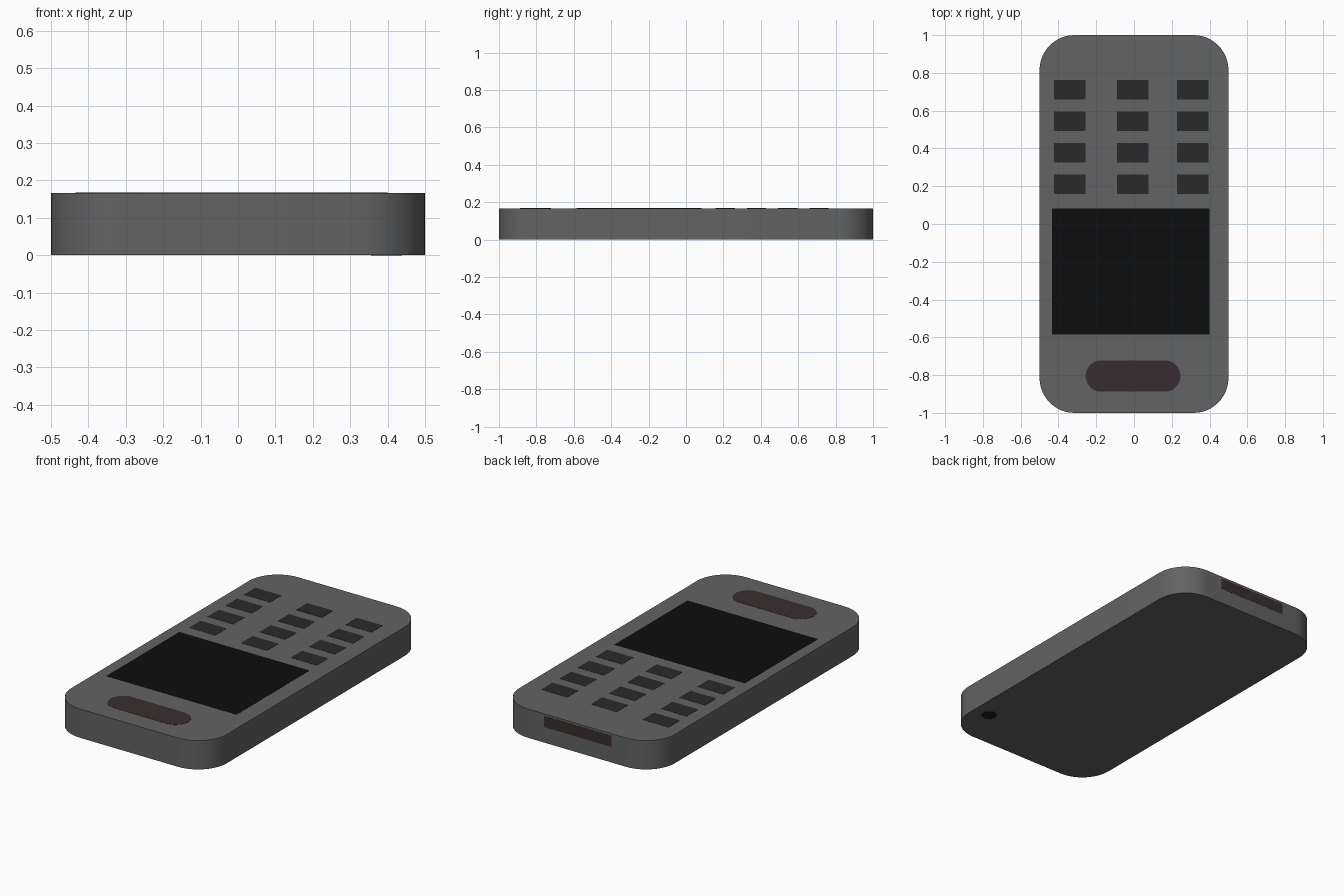
import bpy, bmesh, math

if "Cube" in bpy.data.objects:
    bpy.data.objects.remove(bpy.data.objects["Cube"])

H = 0.167      # body height
PROUD = 0.001  # how far the inlays stand above the body


def material(name, r, g, b):
    m = bpy.data.materials.new(name)
    m.diffuse_color = (r, g, b, 1)
    m.use_nodes = True
    m.node_tree.nodes["Principled BSDF"].inputs["Base Color"].default_value = m.diffuse_color
    return m


def rounded_outline(x0, x1, y0, y1, r, steps):
    """Points of a rounded rectangle, counter-clockwise."""
    corners = [(x1 - r, y1 - r, 0), (x0 + r, y1 - r, 90),
               (x0 + r, y0 + r, 180), (x1 - r, y0 + r, 270)]
    pts = []
    for cx, cy, start in corners:
        for i in range(steps + 1):
            a = math.radians(start + 90 * i / steps)
            pts.append((cx + r * math.cos(a), cy + r * math.sin(a)))
    return pts


def prism(name, pts, z0, z1, mat, smooth=False):
    """Extrude a flat outline from z0 up to z1."""
    bm = bmesh.new()
    face = bm.faces.new([bm.verts.new((x, y, z0)) for x, y in pts])
    top = bmesh.ops.extrude_face_region(bm, geom=[face])["geom"]
    bmesh.ops.translate(bm, vec=(0, 0, z1 - z0),
                        verts=[v for v in top if isinstance(v, bmesh.types.BMVert)])
    bmesh.ops.remove_doubles(bm, verts=bm.verts, dist=1e-5)
    bmesh.ops.recalc_face_normals(bm, faces=bm.faces)
    mesh = bpy.data.meshes.new(name)
    bm.to_mesh(mesh)
    bm.free()
    mesh.materials.append(mat)
    ob = bpy.data.objects.new(name, mesh)
    bpy.context.collection.objects.link(ob)
    if smooth:
        bpy.ops.object.select_all(action='DESELECT')
        ob.select_set(True)
        bpy.context.view_layer.objects.active = ob
        bpy.ops.object.shade_smooth_by_angle(angle=math.radians(30))
    return ob


def rect(x0, x1, y0, y1):
    return [(x0, y0), (x1, y0), (x1, y1), (x0, y1)]


casing = material("casing_grey", 0.125, 0.125, 0.125)
key_mat = material("key_dark", 0.023, 0.023, 0.023)
glass = material("screen_black", 0.004, 0.004, 0.004)
grille = material("grille_brown", 0.039, 0.027, 0.029)
lens = material("lens_black", 0.01, 0.01, 0.01)

# Body
prism("body", rounded_outline(-0.5, 0.5, -1, 1, 0.185, 12), 0, H, casing, True)

# Screen
prism("screen", rect(-0.435, 0.4, -0.585, 0.083), H - 0.005, H + PROUD, glass)

# Keypad
for row in range(4):
    for col, cx in enumerate((-0.34, -0.007, 0.311)):
        cy = 0.21 + row * 0.167
        prism(f"key_{row + 1}_{col + 1}",
              rect(cx - 0.083, cx + 0.083, cy - 0.052, cy + 0.052),
              H - 0.005, H + PROUD, key_mat)

# Earpiece pill
prism("earpiece", rounded_outline(-0.256, 0.246, -0.888, -0.722, 0.083, 10),
      H - 0.005, H + PROUD, grille, True)

# Socket on the back end
port = prism("socket", rect(-0.222, 0.212, 0.995, 1 + PROUD * 0.5), 0.09, 0.155, grille)

# Round lens on the underside
prism("lens", rounded_outline(0.355, 0.439, -0.804, -0.72, 0.042, 8),
      -PROUD * 0.5, 0.005, lens, True)
